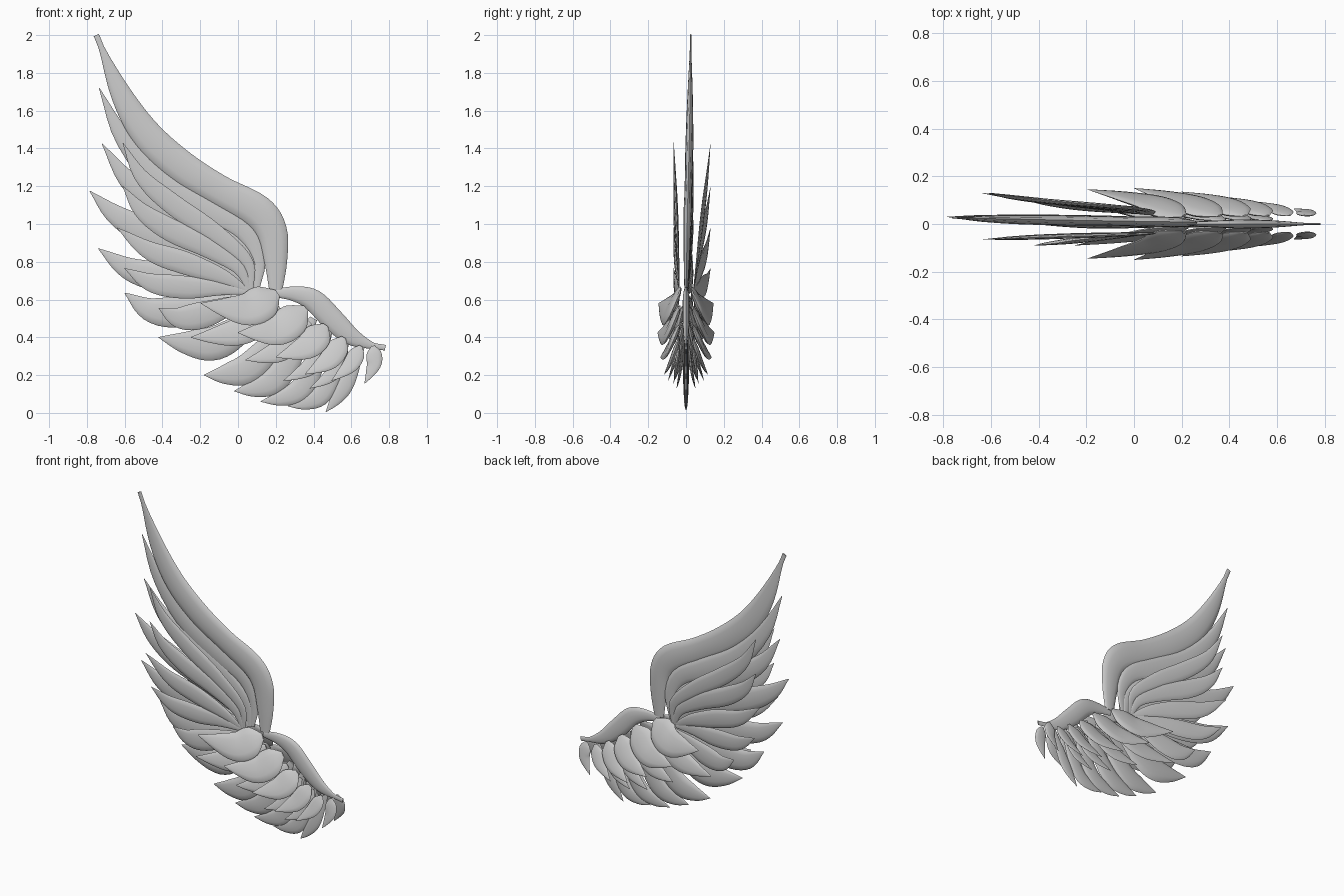
import bpy, bmesh, math
from mathutils import Vector

if "Cube" in bpy.data.objects:
    bpy.data.objects.remove(bpy.data.objects["Cube"])

SIDES = 12


def spline(pts, t):
    """Catmull-Rom through evenly spaced control values (tuples)."""
    n = len(pts) - 1
    i = min(int(t * n), n - 1)
    u = t * n - i
    p = [Vector(pts[max(0, min(n, k))]) for k in (i - 1, i, i + 1, i + 2)]
    if i == 0:
        p[0] = 2 * p[1] - p[2]
    if i == n - 1:
        p[3] = 2 * p[2] - p[1]
    return 0.5 * (2 * p[1] + (p[2] - p[0]) * u
                  + (2 * p[0] - 5 * p[1] + 4 * p[2] - p[3]) * u * u
                  + (3 * p[1] - p[0] - 3 * p[2] + p[3]) * u ** 3)


def blade(name, path, widths, scale=1.0, y0=0.0, y1=0.0, roll=0.0, thick=0.25, steps=22):
    """Lens-section feather swept along an x/z path, drifting from y0 to y1."""
    bm = bmesh.new()
    rings = []
    path = [(x, z) for x, z in path]
    widths = [(w, 0) for w in widths]
    for i in range(steps + 1):
        t = i / steps
        c = spline(path, t)
        d = (spline(path, min(1, t + .01)) - spline(path, max(0, t - .01))).normalized()
        side = Vector((-d.y, d.x))
        hw = max(spline(widths, t).x, 0.015) * scale
        ring = []
        for k in range(SIDES):
            a = 2 * math.pi * k / SIDES
            o = side * hw * math.cos(a)
            y = y0 + (y1 - y0) * t + hw * thick * math.sin(a) - roll * o.y
            ring.append(bm.verts.new((c.x + o.x, y, c.y + o.y)))
        rings.append(ring)
    for r, q in zip(rings, rings[1:]):
        for k in range(SIDES):
            j = (k + 1) % SIDES
            bm.faces.new((r[k], r[j], q[j], q[k]))
    bm.faces.new(rings[0])
    bm.faces.new(rings[-1])
    bmesh.ops.recalc_face_normals(bm, faces=bm.faces)
    me = bpy.data.meshes.new(name)
    bm.to_mesh(me)
    bm.free()
    ob = bpy.data.objects.new(name, me)
    bpy.context.collection.objects.link(ob)
    bpy.ops.object.select_all(action='DESELECT')
    ob.select_set(True)
    bpy.context.view_layer.objects.active = ob
    bpy.ops.object.shade_smooth_by_angle(angle=math.radians(50))


LONG = [.2, .5, .8, 1, .95, .6, .02]
LEAF = [.2, .85, 1, .92, .7, .38, .02]

# Leading edge: upper blade and lower arm
blade("upper_leading_edge",
      [(.2, .65), (.2, .8), (.18, .96), (.1, 1.07), (-.1, 1.18), (-.3, 1.305),
       (-.48, 1.47), (-.62, 1.69), (-.75, 2.0)],
      [.035, .06, .08, .088, .08, .085, .08, .055, .001], y0=.0, y1=.025, steps=40)
blade("lower_leading_edge",
      [(.19, .635), (.3, .63), (.4, .595), (.5, .495), (.6, .405), (.7, .36), (.78, .345)],
      [.02, .04, .058, .06, .047, .02, .001], thick=.3, steps=30)

# Long flight feathers in the centre plane
center_fan = [
    ([(.1, .66), (.11, .82), (.03, .97), (-.17, 1.08), (-.41, 1.23), (-.61, 1.46), (-.735, 1.72)], .075),
    ([(.08, .65), (.05, .81), (-.12, .95), (-.35, 1.07), (-.57, 1.22), (-.72, 1.425)], .075),
    ([(.07, .65), (-.03, .75), (-.24, .86), (-.47, .95), (-.65, 1.05), (-.785, 1.175)], .075),
    ([(.06, .64), (-.14, .68), (-.36, .71), (-.57, .76), (-.74, .87)], .075),
    ([(.08, .62), (-.1, .57), (-.28, .535), (-.46, .545), (-.6, .635)], .08),
]
for i, (p, w) in enumerate(center_fan):
    blade(f"flight_feather_{i + 1}", p, LONG, w, y0=.01, y1=.03, thick=.22)

# Shorter flight feathers splayed to the front and back
side_fan = [
    ([(.07, .65), (.05, .8), (-.12, .95), (-.34, 1.1), (-.51, 1.25), (-.61, 1.43)], .055),
    ([(.06, .65), (0, .77), (-.17, .88), (-.36, .97), (-.51, 1.07), (-.61, 1.2)], .06),
    ([(.05, .65), (-.08, .72), (-.27, .79), (-.47, .86), (-.64, .98)], .06),
    ([(.05, .64), (-.11, .66), (-.28, .665), (-.46, .69), (-.6, .765)], .06),
    ([(.1, .62), (-.04, .57), (-.18, .52), (-.31, .505), (-.42, .555)], .07),
]
for label, ya, yb in (("front", -.035, -.065), ("back", .04, .13)):
    for i, (p, w) in enumerate(side_fan):
        end = yb if i < 4 else math.copysign(.09, yb)
        blade(f"{label}_flight_feather_{i + 1}", p, LONG, w, y0=ya, y1=end, thick=.18)

# Lower row of feathers along the centre: root, bend, tip, half width
lower_row = [
    ((.17, .57), (-.12, .37), (-.42, .4), .09),
    ((.3, .52), (.06, .24), (-.18, .2), .08),
    ((.4, .5), (.2, .18), (-.02, .115), .07),
    ((.49, .46), (.335, .13), (.12, .06), .06),
    ((.58, .4), (.445, .1), (.265, .035), .052),
    ((.66, .36), (.565, .14), (.465, .005), .042),
]


def arc(a, b, c):
    """Five points along a root-bend-tip curve."""
    return [spline([a, b, c], k / 4) for k in range(5)]


for i, (a, b, c, w) in enumerate(lower_row):
    blade(f"lower_feather_{i + 1}", arc(a, b, c), [.3, .6, .9, 1, .85, .5, .02], w, thick=.22)

# Covering leaf feathers, mirrored front and back: root, bend, tip, half width, tip spread
covers = [
    ((.21, .635), (.05, .55), (-.195, .58), .095, .13),
    ((.36, .555), (.21, .44), (0, .425), .09, .135),
    ((.465, .465), (.37, .355), (.2, .295), .075, .12),
    ((.56, .4), (.485, .285), (.355, .205), .06, .1),
    ((.65, .355), (.595, .255), (.495, .17), .045, .08),
    ((.715, .355), (.72, .26), (.67, .155), .042, .05),
]
# Middle row tucked between the covers and the lower row
middle = [
    ((.22, .56), (0, .43), (-.25, .4), .08, .09),
    ((.38, .48), (.22, .33), (.04, .28), .065, .08),
    ((.48, .42), (.385, .25), (.24, .17), .05, .065),
    ((.57, .37), (.5, .21), (.38, .13), .042, .05),
]
for label, s in (("front", -1), ("back", 1)):
    for i, (a, b, c, w, spread) in enumerate(covers):
        blade(f"{label}_cover_feather_{i + 1}", arc(a, b, c), LEAF, w,
              y0=s * .035, y1=s * (spread + .015), roll=s * .35, thick=.22)
    for i, (a, b, c, w, spread) in enumerate(middle):
        blade(f"{label}_middle_feather_{i + 1}", arc(a, b, c), LEAF, w,
              y0=s * .015, y1=s * spread, roll=s * .2, thick=.2)
